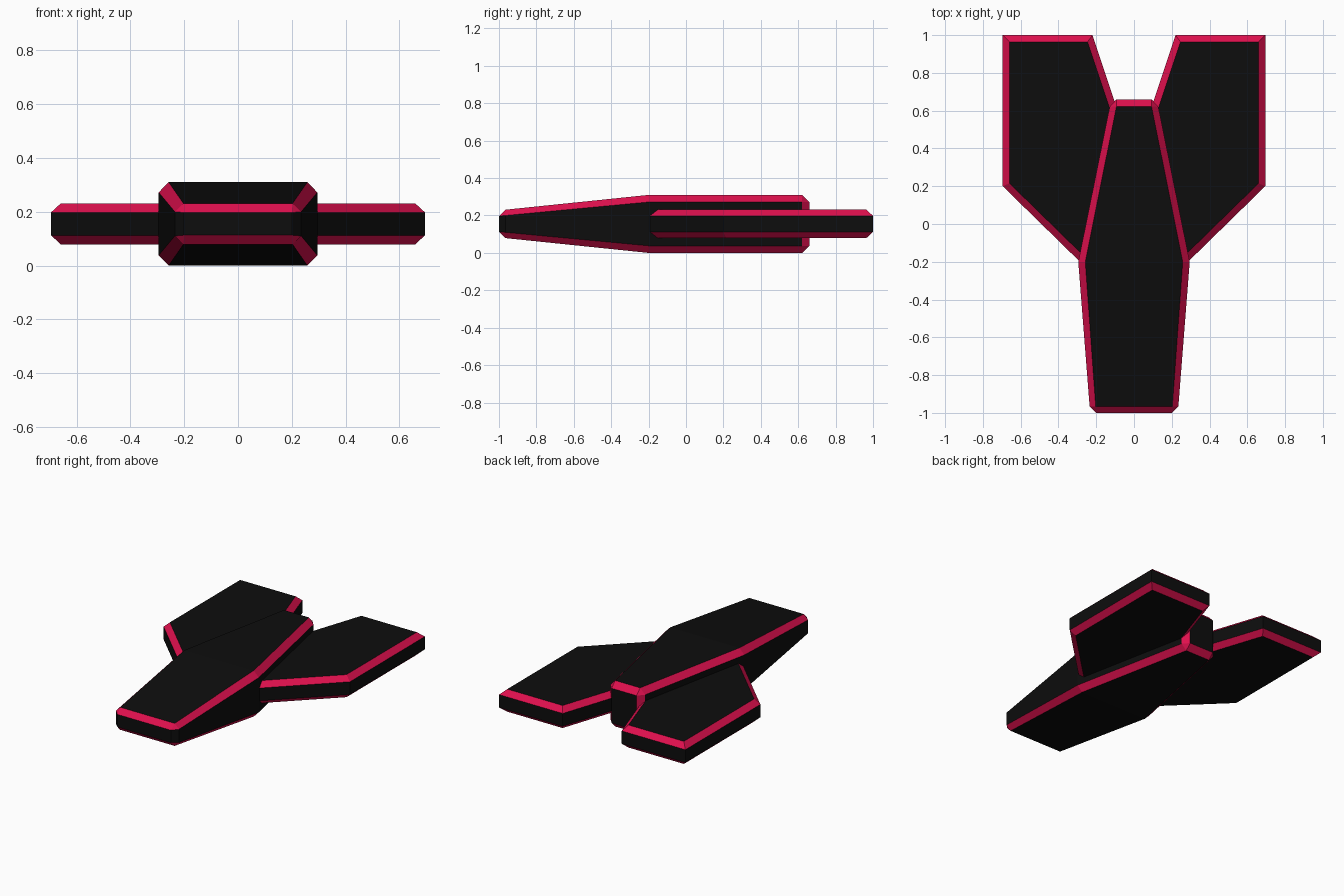
import bpy, bmesh

if "Cube" in bpy.data.objects:
    bpy.data.objects.remove(bpy.data.objects["Cube"])


def make_material(name, rgb):
    m = bpy.data.materials.new(name)
    m.diffuse_color = (*rgb, 1.0)
    m.use_nodes = True
    m.node_tree.nodes["Principled BSDF"].inputs["Base Color"].default_value = m.diffuse_color
    return m


BLACK = make_material("black", (0.004, 0.004, 0.004))
RED = make_material("crimson trim", (0.73, 0.005, 0.075))
ZC = 0.155  # mid height, everything is symmetric above and below it


class Builder:
    """Collects faces, welding equal positions and skipping degenerate ones."""

    def __init__(self):
        self.bm = bmesh.new()
        self.cache = {}

    def face(self, points, mat):
        verts = []
        for p in points:
            k = tuple(round(c, 4) for c in p)
            if k not in self.cache:
                self.cache[k] = self.bm.verts.new(k)
            if self.cache[k] not in verts:
                verts.append(self.cache[k])
        if len(verts) > 2:
            self.bm.faces.new(verts).material_index = mat

    def finish(self, name):
        bmesh.ops.recalc_face_normals(self.bm, faces=self.bm.faces)
        me = bpy.data.meshes.new(name)
        self.bm.to_mesh(me)
        self.bm.free()
        me.materials.append(BLACK)
        me.materials.append(RED)
        ob = bpy.data.objects.new(name, me)
        bpy.context.collection.objects.link(ob)


# Hull: stations from nose to tail: outer x, y, half height; inner x, y, half height
stations = [
    (0.200, -1.000, 0.042, 0.203, -0.965, 0.076),
    (0.235, -0.965, 0.045, 0.203, -0.965, 0.076),
    (0.295, -0.200, 0.117, 0.258, -0.200, 0.155),
    (0.129, 0.620, 0.117, 0.093, 0.622, 0.155),
    (0.093, 0.660, 0.117, 0.093, 0.622, 0.155),
]


def outer(st, side, up):
    return (side * st[0], st[1], ZC + up * st[2])


def inner(st, side, up):
    return (side * st[3], st[4], ZC + up * st[5])


b = Builder()
for i, (p, q) in enumerate(zip(stations, stations[1:])):
    for s in (-1, 1):
        # vertical flank, the tail corner is trim coloured
        b.face([outer(p, s, -1), outer(q, s, -1), outer(q, s, 1), outer(p, s, 1)],
               1 if i == 3 else 0)
        for up in (-1, 1):  # chamfered trim
            b.face([outer(p, s, up), outer(q, s, up), inner(q, s, up), inner(p, s, up)], 1)
    for up in (-1, 1):  # deck and belly
        b.face([inner(p, -1, up), inner(p, 1, up), inner(q, 1, up), inner(q, -1, up)], 0)
for e in (stations[0], stations[-1]):  # nose and tail ends
    b.face([outer(e, -1, -1), outer(e, 1, -1), outer(e, 1, 1), outer(e, -1, 1)], 0)
    for up in (-1, 1):
        b.face([outer(e, -1, up), outer(e, 1, up), inner(e, 1, up), inner(e, -1, up)], 1)
b.finish("hull")

# Wings: extruded outline with inset crimson chamfers
outline = [(0.695, 1.0), (0.22, 1.0), (0.07, 0.55), (0.24, -0.245), (0.695, 0.2)]
for side, name in ((1, "right_wing"), (-1, "left_wing")):
    bm = bmesh.new()
    base = bm.faces.new([bm.verts.new((side * x, y, ZC - 0.043)) for x, y in outline])
    ext = bmesh.ops.extrude_face_region(bm, geom=[base])
    bmesh.ops.translate(bm, vec=(0, 0, 0.086),
                        verts=[v for v in ext["geom"] if isinstance(v, bmesh.types.BMVert)])
    bmesh.ops.recalc_face_normals(bm, faces=bm.faces)
    caps = [f for f in bm.faces if abs(f.normal.z) > 0.9]
    for cap in caps:
        res = bmesh.ops.inset_region(bm, faces=[cap], thickness=0.036, use_even_offset=True)
        for f in res["faces"]:
            f.material_index = 1
        up = 1 if cap.calc_center_median().z > ZC else -1
        for v in cap.verts:
            v.co.z = ZC + up * 0.076
    wing = Builder()
    wing.bm.free()
    wing.bm = bm
    wing.finish(name)
